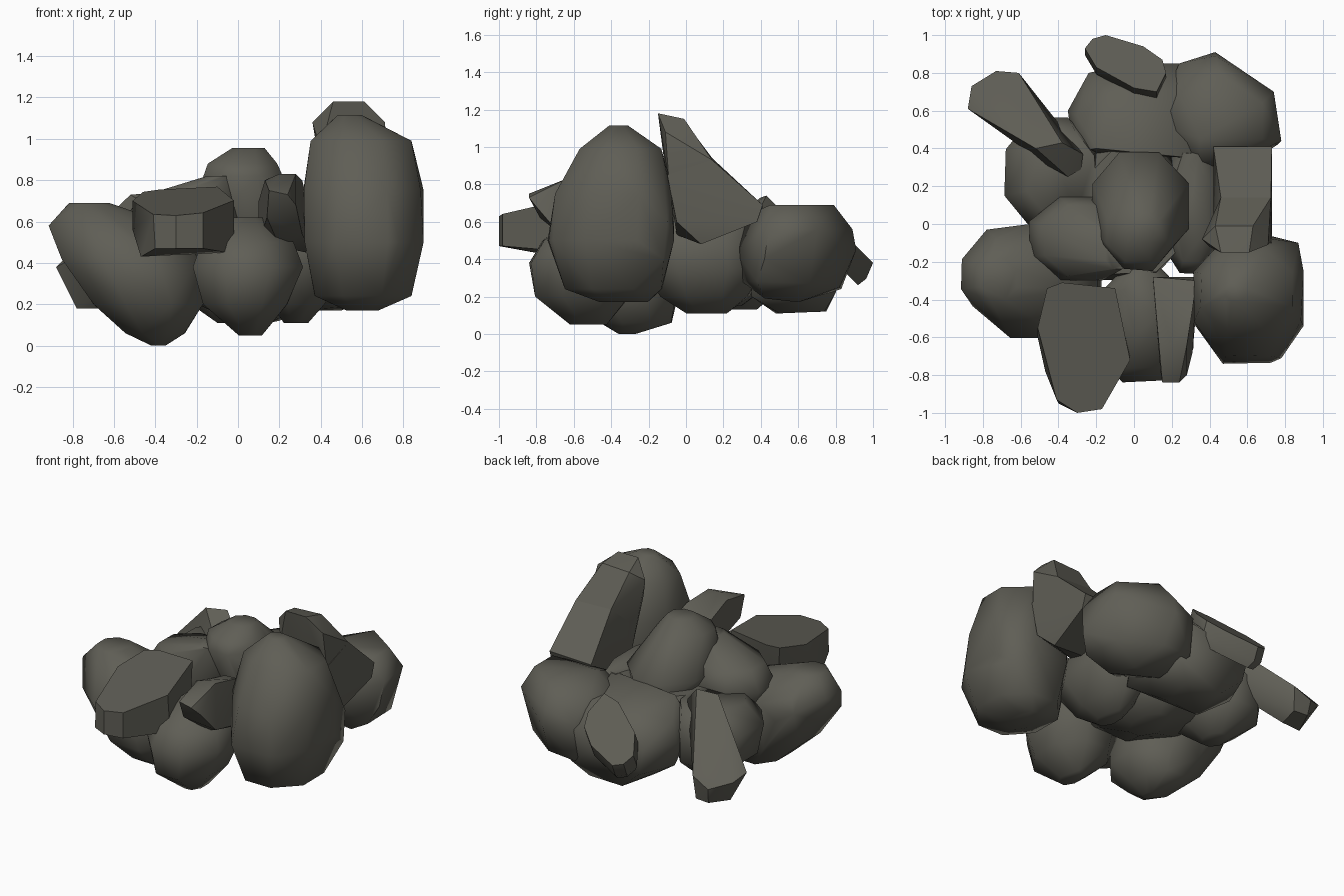
import bpy, bmesh, math, random
from mathutils import Vector

random.seed(4)
stone = bpy.data.materials.new("dark_stone")
stone.diffuse_color = (0.115, 0.112, 0.092, 1)


def hull(name, points, angle):
    """Convex stone around a few points, smooth except across edges sharper than angle."""
    bm = bmesh.new()
    for p in points:
        bm.verts.new(p)
    res = bmesh.ops.convex_hull(bm, input=bm.verts[:])
    loose = {v for v in res["geom_interior"] + res["geom_unused"]
             if isinstance(v, bmesh.types.BMVert) and v.is_valid and not v.link_faces}
    bmesh.ops.delete(bm, geom=list(loose), context='VERTS')
    bmesh.ops.dissolve_limit(bm, angle_limit=math.radians(4), verts=bm.verts[:], edges=bm.edges[:])
    bmesh.ops.recalc_face_normals(bm, faces=bm.faces[:])
    for f in bm.faces:
        f.smooth = True
    for e in bm.edges:
        e.smooth = e.calc_face_angle(0) < math.radians(angle)
    me = bpy.data.meshes.new(name)
    bm.to_mesh(me)
    bm.free()
    me.materials.append(stone)
    ob = bpy.data.objects.new(name, me)
    bpy.context.collection.objects.link(ob)
    return ob


def boulder(name, *rings, angle=65, extra=()):
    """Stack of uneven octagons: (z, x0, x1, y0, y1), wrapped in a hull."""
    pts = list(extra)
    k = 1 / math.cos(math.pi / 8)
    for z, x0, x1, y0, y1 in rings:
        for i in range(8):
            a = math.pi / 8 + i * math.pi / 4
            r = k * random.uniform(0.94, 1.0)
            pts.append(((x0 + x1) / 2 + (x1 - x0) / 2 * r * math.cos(a),
                        (y0 + y1) / 2 + (y1 - y0) / 2 * r * math.sin(a), z))
    return hull(name, pts, angle)


def slab(name, outline, z0, sx, sy, offset=None, under=()):
    """Flat stone: outline laid on a tilted plane, with a chamfered or given underside."""
    top = [Vector((x, y, z0 + sx * x + sy * y)) for x, y in outline]
    mid = sum(top, Vector()) / len(top)
    pts = top + list(under)
    if offset:
        off = Vector(offset)
        pts += [p + off * 0.6 for p in top] + [mid + (p - mid) * 0.85 + off for p in top]
    return hull(name, pts, 35)


# large standing boulder, front right
boulder("tall_boulder", (.17, .52, .68, -.46, -.2), (.24, .36, .84, -.66, -.12),
        (.5, .31, .90, -.74, -.06), (.75, .31, .90, -.71, -.06),
        (.99, .35, .84, -.57, -.13), (1.115, .48, .6, -.41, -.31),
        extra=[(.87, -.1, .6), (.87, -.12, .4), (.47, -.74, .5), (.78, -.71, .5)])

# broad back boulders that grow into each other
hull("back_right_boulder", [
    (.68, .45, .69), (.68, .64, .69), (.46, .79, .69), (.35, .45, .68), (.24, .68, .63),
    (.74, .70, .56), (.78, .44, .55), (.43, .89, .56), (.15, .52, .6), (.43, .91, .45),
    (.24, .85, .5), (.76, .42, .4), (.4, .26, .45), (.34, .32, .63), (.12, .6, .45),
    (.68, .66, .27), (.7, .38, .28), (.45, .82, .25), (.25, .83, .24), (.4, .3, .28),
    (.5, .6, .17), (.55, .42, .19), (.3, .6, .17)], 65)
hull("back_boulder", [
    (-.1, .48, .11), (.15, .5, .11), (.2, .74, .12), (-.05, .75, .12), (.3, .8, .22),
    (-.2, .79, .25), (-.3, .55, .25), (.35, .35, .2), (-.35, .6, .43), (-.24, .8, .43),
    (.24, .85, .46), (.4, .5, .45), (-.32, .38, .45), (0, .85, .42), (-.12, .68, .6),
    (.22, .7, .6), (.3, .35, .65), (-.2, .4, .64), (-.3, .57, .56)], 65)

# rounded boulders of the heap
boulder("left_boulder", (.13, -.47, -.33, .2, .38), (.28, -.66, -.2, 0, .56),
        (.48, -.69, -.2, -.03, .58), (.6, -.57, -.2, .04, .5))
boulder("front_left_boulder", (0, -.42, -.35, -.36, -.27), (.06, -.55, -.25, -.46, -.07),
        (.2, -.71, -.16, -.6, -.04), (.42, -.86, -.18, -.62, 0),
        (.58, -.92, -.3, -.46, -.07), (.69, -.82, -.62, -.4, -.18),
        extra=[(-.78, -.03, .5), (-.55, 0, .52)])
boulder("front_boulder", (.05, 0, .12, -.62, -.42), (.2, -.17, .24, -.81, -.3),
        (.38, -.22, .32, -.84, -.23), (.5, -.18, .27, -.77, -.22), (.62, -.05, .13, -.6, -.24))
boulder("right_boulder", (.11, .22, .34, 0, .22), (.2, .16, .42, -.14, .34), (.35, .1, .52, -.24, .42),
        (.52, .14, .48, -.27, .42), (.65, .2, .4, -.2, .38))
boulder("core_boulder", (.15, -.1, .1, 0, .3), (.3, -.4, .3, -.3, .5), (.6, -.3, .3, -.27, .4))

# upper stones
boulder("middle_left_stone", (.4, -.45, -.1, -.25, .1), (.6, -.56, 0, -.31, .15),
        (.72, -.48, -.04, -.28, .1), (.82, -.15, -.02, -.24, -.08))
boulder("top_stone", (.5, -.15, .25, -.15, .35), (.66, -.23, .29, -.2, .39),
        (.82, -.17, .21, -.25, .2), (.88, -.15, .19, -.2, .12), (.955, -.03, .13, -.1, .06))
hull("front_small_stone", [
    (.13, -.62, .8), (.2, -.64, .83), (.28, -.64, .83), (.31, -.45, .8), (.1, -.28, .7),
    (.33, -.3, .72), (.15, -.84, .75), (.24, -.84, .73), (.28, -.8, .68), (.14, -.78, .62),
    (.33, -.45, .5), (.31, -.68, .54), (.2, -.6, .48), (.1, -.3, .5), (.33, -.28, .45)], 35)

# leaning slab with a bend, right side
bend = [(.46, .14, .94), (.725, .14, .93), (.7, .02, .56), (.45, .02, .56)]
hull("right_slab_lower", bend + [
    (.42, .41, .68), (.73, .41, .69), (.73, .38, .6), (.45, .38, .6), (.47, .08, .49),
    (.7, .08, .48), (.73, -.05, .6), (.45, -.05, .53), (.73, -.1, .85), (.42, -.1, .85)], 30)
hull("right_slab_upper", bend + [
    (.46, -.15, 1.18), (.61, -.15, 1.18), (.71, -.11, 1.08), (.36, -.08, 1.08), (.43, -.01, 1.14),
    (.63, -.01, 1.15), (.4, -.12, .95), (.73, -.09, .8), (.45, -.05, .55)], 30)

# leaning bar, back left
hull("left_leaning_slab", [
    (-.88, .61, .38), (-.86, .73, .35), (-.73, .81, .3), (-.61, .8, .36), (-.72, .79, .2),
    (-.62, .78, .2), (-.78, .64, .18), (-.64, .65, .18), (-.52, .4, .73), (-.38, .43, .74),
    (-.27, .37, .62), (-.28, .29, .6), (-.35, .25, .62), (-.46, .31, .6), (-.38, .4, .45)], 35)

# flat slabs, front and back
slab("front_flat_slab", [(-.51, -.55), (-.46, -.34), (-.38, -.31), (-.1, -.34), (-.02, -.72),
                         (-.17, -.98), (-.3, -1), (-.41, -.93)], .84, .07, .19,
     under=[(-.51, -.6, .56), (-.47, -.78, .43), (-.4, -.95, .47), (-.3, -1, .47), (-.17, -.98, .47),
            (-.05, -.75, .45), (-.02, -.7, .5), (-.1, -.36, .52), (-.42, -.38, .5)])
slab("back_flat_slab", [(-.26, .93), (-.22, .98), (-.15, 1), (.05, .94), (.15, .87), (.17, .8),
                        (.12, .7), (0, .72), (-.2, .83)], 1.38, 0, -1.0, (0, -.06, -.14))
